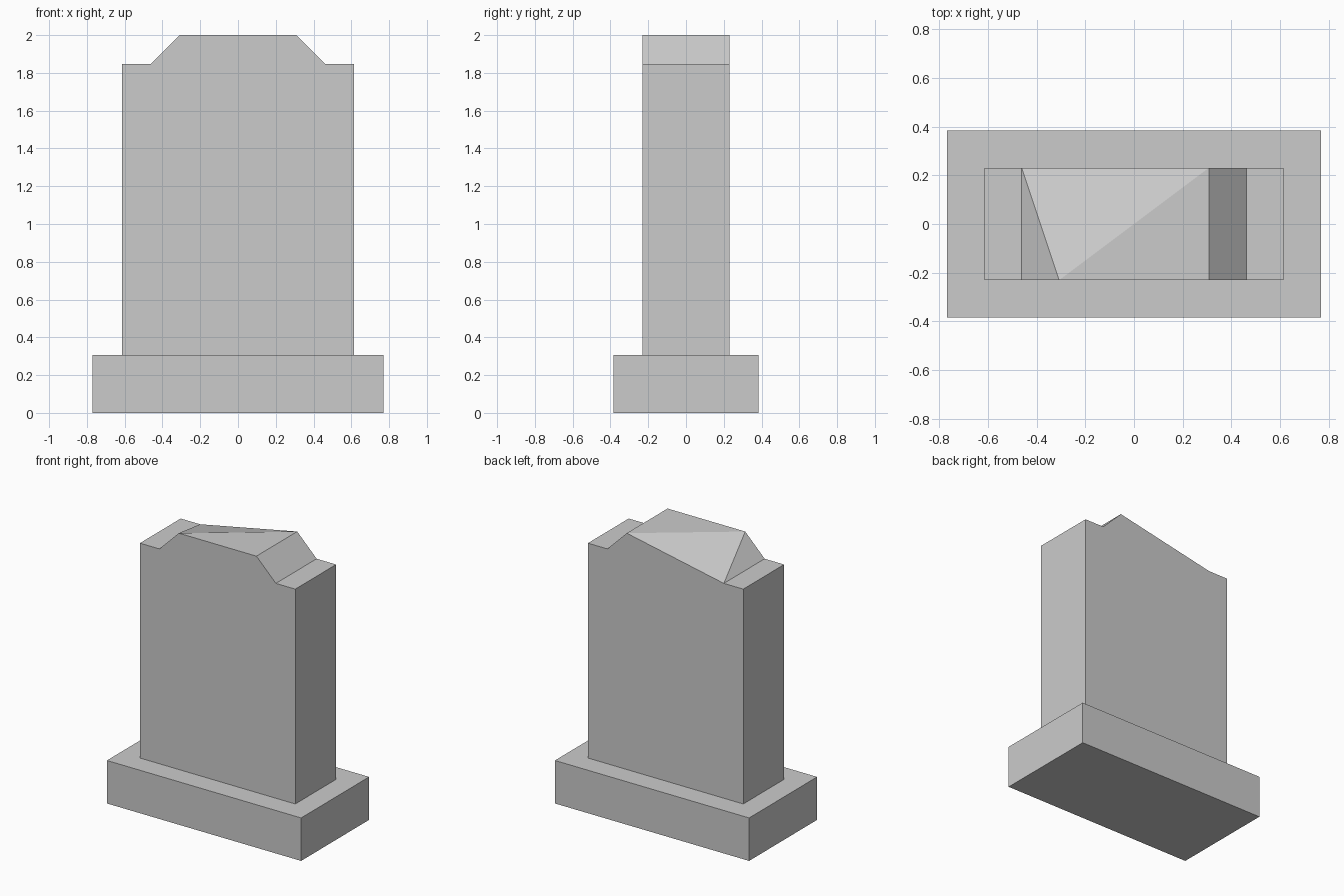
import bpy, bmesh

if "Cube" in bpy.data.objects:
    bpy.data.objects.remove(bpy.data.objects["Cube"])

U = 2 / 13  # grid unit: the model is 13 units tall


def finish(name, bm):
    bmesh.ops.recalc_face_normals(bm, faces=bm.faces)
    mesh = bpy.data.meshes.new(name)
    bm.to_mesh(mesh)
    bm.free()
    obj = bpy.data.objects.new(name, mesh)
    bpy.context.collection.objects.link(obj)
    return obj


def prism(profile, half_depth):
    """Closed solid from an x/z profile, front and back vertex rings."""
    bm = bmesh.new()
    front, back = ([bm.verts.new((x * U, y * U, z * U)) for x, z in profile]
                   for y in (-half_depth, half_depth))
    bm.faces.new(front)
    bm.faces.new(back[::-1])
    n = len(profile)
    for i in range(n):
        j = (i + 1) % n
        bm.faces.new((front[i], back[i], back[j], front[j]))
    return bm, front, back


# Plinth
bm, _, _ = prism([(-5, 0), (5, 0), (5, 2), (-5, 2)], 2.5)
finish("plinth", bm)

# Headstone slab with shoulders and raised crown
right = [(4, 2), (4, 12), (3, 12), (2, 13)]
left = [(-x, z) for x, z in reversed(right)]
bm, front, back = prism(right + left, 1.5)

# Broken back-left crown corner: collapse it down to the shoulder
bmesh.ops.pointmerge(bm, verts=[back[5], back[4]], merge_co=back[5].co.copy())
bmesh.ops.connect_vert_pair(bm, verts=[front[4], back[3]])
finish("headstone", bm)
